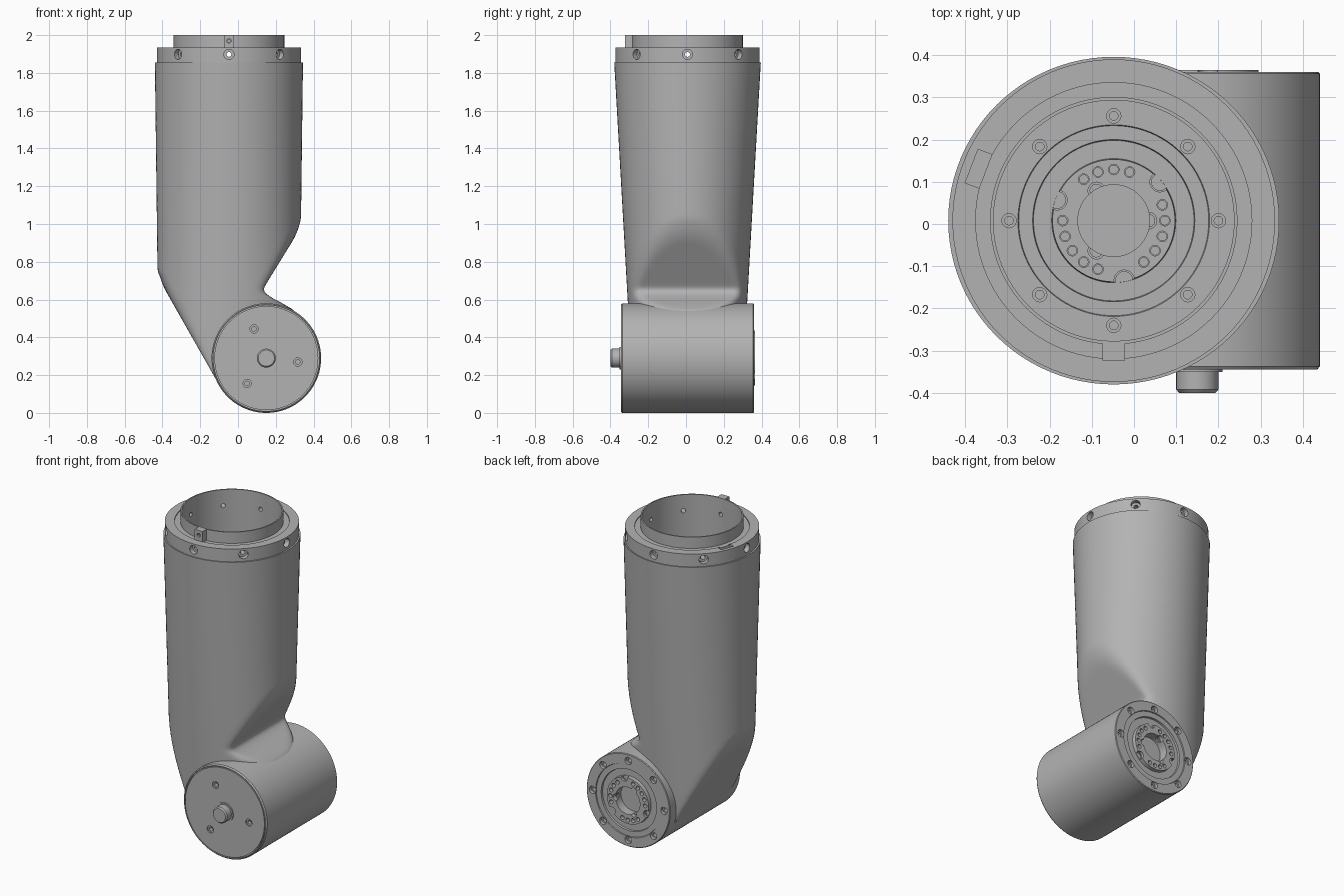
import bpy, bmesh
from math import sin, cos, pi, radians, sqrt
from mathutils import Matrix, Vector

if "Cube" in bpy.data.objects:
    bpy.data.objects.remove(bpy.data.objects["Cube"])

grey = bpy.data.materials.new("plain grey")
grey.use_nodes = True
COLOUR = (0.45, 0.45, 0.45, 1)
grey.diffuse_color = COLOUR
grey.node_tree.nodes["Principled BSDF"].inputs["Base Color"].default_value = COLOUR


def add_lathe(bm, profile, matrix=Matrix(), segs=96, closed=False):
    """Spin (radius, height) points about the local z axis."""
    part = bmesh.new()
    verts = [part.verts.new((r, 0, h)) for r, h in profile]
    pairs = list(zip(verts, verts[1:]))
    if closed:
        pairs.append((verts[-1], verts[0]))
    edges = [part.edges.new(p) for p in pairs]
    bmesh.ops.spin(part, geom=verts + edges, axis=(0, 0, 1), cent=(0, 0, 0),
                   angle=2 * pi, steps=segs, use_merge=True)
    bmesh.ops.remove_doubles(part, verts=part.verts, dist=1e-5)
    bmesh.ops.recalc_face_normals(part, faces=part.faces)
    part.transform(matrix)
    temp = bpy.data.meshes.new("temp")
    part.to_mesh(temp)
    part.free()
    bm.from_mesh(temp)
    bpy.data.meshes.remove(temp)


def add_box(bm, size, matrix):
    bmesh.ops.create_cube(bm, size=1, matrix=matrix @ Matrix.Diagonal((*size, 1)))


def add_hole(bm, matrix, wide, wide_depth, narrow, depth):
    """Stepped pin sinking down the local -z axis."""
    add_lathe(bm, [(0, 0.03), (wide, 0.03), (wide, -wide_depth), (narrow, -wide_depth),
                   (narrow, -depth), (0, -depth)], matrix, 20)


def finish(name, bm, cutter_bm=None):
    mesh = bpy.data.meshes.new(name)
    bm.to_mesh(mesh)
    bm.free()
    obj = bpy.data.objects.new(name, mesh)
    bpy.context.collection.objects.link(obj)
    mesh.materials.append(grey)
    bpy.ops.object.select_all(action="DESELECT")
    obj.select_set(True)
    bpy.context.view_layer.objects.active = obj
    if cutter_bm:
        cut_mesh = bpy.data.meshes.new(name + "_cutter")
        cutter_bm.to_mesh(cut_mesh)
        cutter_bm.free()
        cutter = bpy.data.objects.new(name + "_cutter", cut_mesh)
        cutter.hide_render = True
        bpy.context.collection.objects.link(cutter)
        mod = obj.modifiers.new("holes", "BOOLEAN")
        mod.operation, mod.solver, mod.object = "DIFFERENCE", "EXACT", cutter
        bpy.ops.object.modifier_apply(modifier=mod.name)
        bpy.data.objects.remove(cutter)
    bpy.ops.object.shade_smooth_by_angle(angle=radians(30))
    return obj


def polar(radius, degrees, height=0):
    a = radians(degrees)
    return Matrix.Translation((radius * cos(a), radius * sin(a), height))


def smooth_min(a, b, k=0.05):
    h = max(k - abs(a - b), 0) / k
    return min(a, b) - h * h * k / 4


def interpolate(table, z):
    for (z0, x0), (z1, x1) in zip(table, table[1:]):
        if z <= z1:
            return x0 + (x1 - x0) * max(z - z0, 0) / (z1 - z0)
    return table[-1][1]


# Shared layout
AXIS_X, AXIS_Y, TOP = -0.048, 0.008, 1.855
ELBOW_X, ELBOW_Z, ELBOW_R = 0.15, 0.29, 0.29
BACK, LENGTH = 0.36, 0.705

# Tapered arm body, with a slanted cut on each side that leads into the elbow
right_limit = [(0.5, 0.33), (0.545, 0.295), (0.58, 0.235), (0.61, 0.178), (0.635, 0.144),
               (0.65, 0.136), (0.67, 0.142), (0.7, 0.16), (0.99, 0.338), (1.1, 0.42), (1.2, 0.6)]
left_limit = [(0.153, -0.103), (0.72, -0.425), (0.9, -0.6)]
SEGS = 96
bm = bmesh.new()
heights = [0.155 + 0.0125 * i for i in range(80)] + [1.16, 1.3, 1.5, 1.7, TOP]
rings = []
for z in heights:
    t = (TOP - z) / 1.2
    rx, ry = 0.392 - 0.015 * t, 0.388 - 0.068 * t
    ring = []
    for i in range(SEGS):
        a = 2 * pi * i / SEGS
        x = smooth_min(AXIS_X + rx * cos(a), interpolate(right_limit, z))
        x = -smooth_min(-x, -interpolate(left_limit, z))
        ring.append(bm.verts.new((x, AXIS_Y + ry * sin(a), z)))
    rings.append(ring)
rings.append([bm.verts.new((AXIS_X + 0.29 * cos(2 * pi * i / SEGS),
                            AXIS_Y + 0.29 * sin(2 * pi * i / SEGS), TOP)) for i in range(SEGS)])
for low, high in zip(rings, rings[1:]):
    for i in range(SEGS):
        j = (i + 1) % SEGS
        bm.faces.new((low[i], low[j], high[j], high[i]))
bm.faces.new(rings[0][::-1])
finish("arm_body", bm)

# Top collar and tube, with radial screw holes and one pocket
upright = Matrix.Translation((AXIS_X, AXIS_Y, 0))
bm = bmesh.new()
add_lathe(bm, [(0.293, 1.45), (0.293, 1.85), (0.382, 1.85), (0.382, 1.935), (0.327, 1.935),
               (0.327, 1.929), (0.293, 1.929), (0.293, 2), (0.285, 2), (0.285, 1.45)],
          upright, closed=True)
cut = bmesh.new()
for i in range(8):
    turn = Matrix.Rotation(i * pi / 4, 4, "Z") @ Matrix.Translation((0.382, 0, 1.898))
    add_hole(cut, upright @ turn @ Matrix.Rotation(pi / 2, 4, "Y"), 0.027, 0.03, 0.013, 0.13)
add_box(cut, (0.035, 0.085, 0.04),
        upright @ Matrix.Rotation(radians(159), 4, "Z") @ Matrix.Translation((0.343, 0, 1.935)))
finish("top_collar", bm, cut)

# Locating key on the front of the tube
bm = bmesh.new()
add_box(bm, (0.054, 0.042, 0.071), upright @ Matrix.Translation((0, -0.31, 1.9645)))
cut = bmesh.new()
add_hole(cut, upright @ Matrix.Translation((0, -0.331, 1.97)) @ Matrix.Rotation(pi / 2, 4, "X"),
         0.012, 0.012, 0.007, 0.02)
finish("locating_key", bm, cut)


def flange_face():
    """Stepped joint face, from its centre outwards."""
    return [(0, -0.05), (0.085, -0.05), (0.085, 0.005), (0.145, 0.005), (0.147, -0.018),
            (0.19, -0.018), (0.192, -0.006), (0.225, -0.006), (0.227, 0)]


def flange_holes(matrix, screw):
    cut = bmesh.new()
    for i in range(8):
        add_hole(cut, matrix @ polar(0.248, i * 45), screw, 0.02, screw * 0.6, 0.04)
    notches = (40, 160, 280)
    for i in range(20):
        if all(abs(i * 18 - n) > 16 for n in notches):
            add_hole(cut, matrix @ polar(0.121, i * 18), 0.0125, 0.02, 0.01, 0.03)
    for n in notches:
        add_hole(cut, matrix @ polar(0.143, n), 0.024, 0.01, 0.02, 0.015)
        add_hole(cut, matrix @ polar(0.082, n - 40), 0.02, 0.02, 0.015, 0.03)
    return cut


# Joint face deep inside the tube
floor = upright @ Matrix.Translation((0, 0, 1.5))
bm = bmesh.new()
add_lathe(bm, flange_face() + [(0.288, 0), (0.288, -0.08), (0, -0.08)], floor)
finish("inner_flange", bm, flange_holes(floor, 0.017))

# Elbow barrel: joint face at the back, grooved cap at the front
back = Matrix.Translation((ELBOW_X, BACK, ELBOW_Z)) @ Matrix.Rotation(-pi / 2, 4, "X")
front = Matrix.Translation((ELBOW_X, BACK - LENGTH, ELBOW_Z)) @ Matrix.Rotation(pi / 2, 4, "X")
bm = bmesh.new()
L = LENGTH
add_lathe(bm, flange_face() + [(0.286, 0), (ELBOW_R, -0.004), (ELBOW_R, 0.008 - L), (0.284, -L),
                               (0.28, -L), (0.28, 0.008 - L), (0.275, 0.008 - L), (0.275, -L),
                               (0, -L)], back)
cut = flange_holes(back, 0.023)
for a in (113, 233, 353):
    add_hole(cut, front @ polar(0.168, a), 0.022, 0.008, 0.012, 0.03)
finish("elbow_barrel", bm, cut)

# Connector peg on the front cap
bm = bmesh.new()
add_lathe(bm, [(0, -0.01), (0.06, -0.01), (0.06, 0.006), (0.05, 0.006), (0.05, 0.047),
               (0.043, 0.055), (0, 0.055)], front, 48)
finish("connector_peg", bm)
